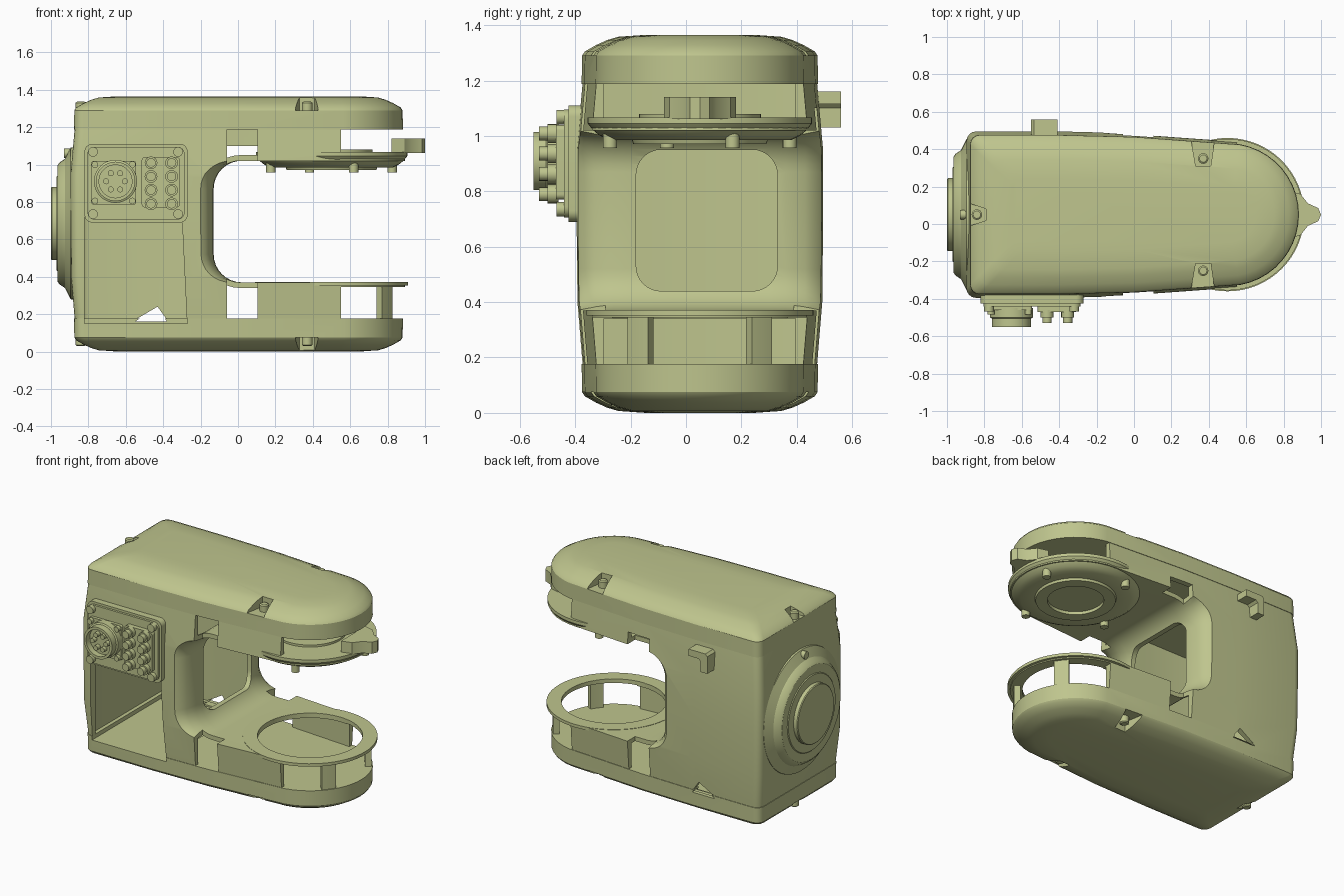
import bpy, bmesh
from math import sin, cos, pi, radians

if "Cube" in bpy.data.objects:
    bpy.data.objects.remove(bpy.data.objects["Cube"])

olive = bpy.data.materials.new("pale olive")
olive.use_nodes = True
olive.diffuse_color = (0.52, 0.56, 0.27, 1)
olive.node_tree.nodes["Principled BSDF"].inputs["Base Color"].default_value = (0.52, 0.56, 0.27, 1)

CY, H = 0.05, 1.365          # centre line in y, overall height
HUB = (0.5, CY)              # centre of the rounded arm ends


def loft(name, rings):
    """Skin a list of equal-length rings and close both ends."""
    bm = bmesh.new()
    loops = [[bm.verts.new(p) for p in ring] for ring in rings]
    n = len(loops[0])
    for a, b in zip(loops, loops[1:]):
        for i in range(n):
            bm.faces.new((a[i], a[(i + 1) % n], b[(i + 1) % n], b[i]))
    bm.faces.new(loops[0])
    bm.faces.new(loops[-1])
    bmesh.ops.recalc_face_normals(bm, faces=bm.faces)
    me = bpy.data.meshes.new(name)
    bm.to_mesh(me)
    bm.free()
    me.materials.append(olive)
    ob = bpy.data.objects.new(name, me)
    bpy.context.collection.objects.link(ob)
    return ob


def place(pts, axis, w):
    return [{"x": (w, u, v), "y": (u, w, v), "z": (u, v, w)}[axis] for u, v in pts]


def prism(name, pts, axis, a, b):
    return loft(name, [place(pts, axis, a), place(pts, axis, b)])


def box(name, x0, x1, y0, y1, z0, z1):
    return prism(name, [(x0, y0), (x1, y0), (x1, y1), (x0, y1)], "z", z0, z1)


def circle(c, r, n=48):
    return [(c[0] + r * cos(2 * pi * i / n), c[1] + r * sin(2 * pi * i / n)) for i in range(n)]


def turned(name, c, axis, profile, n=48):
    """Round part from (position, radius) pairs along an axis."""
    return loft(name, [place(circle(c, r, n), axis, w) for w, r in profile])


def rounded(u0, u1, v0, v1, r, n=8):
    pts = []
    for k, (u, v) in enumerate([(u1 - r, v1 - r), (u0 + r, v1 - r), (u0 + r, v0 + r), (u1 - r, v0 + r)]):
        pts += [(u + r * cos((k + i / n) * pi / 2), v + r * sin((k + i / n) * pi / 2)) for i in range(n + 1)]
    return pts


def outline(i):
    """Plan of the housing, inset by i: square back, tapered sides, round nose."""
    x0, hb, r, c = -0.895 + i, 0.445 - i, 0.4 - i, 0.05
    half = [(x0 + c - c * cos(t * pi / 8), hb - c + c * sin(t * pi / 8)) for t in range(5)]
    half += [(-0.4, hb), (0, hb - 0.01)]
    half += [(HUB[0] + r * cos(radians(a)), r * sin(radians(a))) for a in range(80, 0, -8)]
    full = half + [(HUB[0] + r, 0)] + [(x, -y) for x, y in reversed(half)]
    return [(x, y + CY) for x, y in full]


def cut(ob, cutter, op="DIFFERENCE"):
    mod = ob.modifiers.new("cut", "BOOLEAN")
    mod.operation, mod.object, mod.solver = op, cutter, "EXACT"
    bpy.context.view_layer.objects.active = ob
    bpy.ops.object.modifier_apply(modifier=mod.name)
    bpy.data.objects.remove(cutter)


def throat(grow):
    """Mouth of the C, its inner wall rounding off toward both sides."""
    rows = [(-0.6, -0.2), (-0.39, -0.2), (-0.37, -0.175), (-0.33, -0.15), (-0.26, -0.133), (-0.2, -0.13)]
    rows += [(2 * CY - y, x) for y, x in reversed(rows)]
    return loft("throat", [place(rounded(x - grow, 1.3, 0.37 - grow, 1.02 + grow, 0.15 + grow), "y", y)
                           for y, x in rows])


# hollow C-shaped housing
body = loft("housing", [place(outline(i), "z", z) for z, i in
                        [(0.17, 0.022), (0.4, 0.003), (0.69, 0), (0.95, 0), (1.195, 0.022)]])
cut(body, throat(0))
inside = prism("inside", outline(0.05), "z", 0.16, 1.2)
cut(inside, throat(0.03))
cut(body, inside)
# opening in the inner wall, service opening at the front
cut(body, prism("c", rounded(-0.18, 0.33, 0.44, 0.95, 0.09), "x", -0.4, 0.1))
cut(body, prism("c", [(-0.82, 0.1), (-0.27, 0.1), (-0.3, 0.72), (-0.82, 0.72)], "y", -0.6, -0.25))
# side notches and open nose windows
for z0, z1, y0, y1 in [(0.1, 0.335, -1, 1), (0.1, 0.45, -1, -0.29), (0.1, 0.45, 0.39, 1),
                       (0.95, 1.1, -1, -0.29), (0.95, 1.1, 0.39, 1), (1.055, 1.1, -1, 1),
                       (1.055, 1.25, -1, -0.29)]:
    cut(body, box("c", -0.06, 0.105, y0, y1, z0, z1))
cut(body, box("c", 0.55, 1.2, -1, 1, 0.1, 0.345))
cut(body, box("c", 0.55, 1.2, -1, 1, 1.06, 1.25))
cut(body, turned("c", HUB, "z", [(0.3, 0.32), (0.45, 0.32)]))

# domed covers with three screw pockets, mirrored top and bottom
levels = [(1.188, 0.018), (1.29, 0.02), (1.305, 0.03), (1.328, 0.07), (1.346, 0.11), (1.358, 0.15), (H, 0.25)]
for name, flip in (("top", False), ("bottom", True)):
    def zz(z):
        return H - z if flip else z
    cover = loft(name + "_cover", [place(outline(i), "z", zz(z)) for z, i in levels])
    for s in (1, -1):
        edge = [(0.33, CY + s * 0.26), (0.41, CY + s * 0.26), (0.46, CY + s * 0.6), (0.27, CY + s * 0.6)]
        cut(cover, prism("c", edge, "z", zz(1.29), zz(1.5)))
    cut(cover, prism("c", [(-0.79, 0.02), (-0.79, 0.08), (-1, 0.15), (-1, -0.05)], "z", zz(1.29), zz(1.5)))
    for k, c in enumerate([(0.37, 0.35), (0.37, -0.25), (-0.84, 0.05)]):
        turned(f"{name}_cover_screw_{k}", c, "z", [(zz(1.28), 0.028), (zz(1.33), 0.028), (zz(1.336), 0.02)], 16)
    if flip:
        cut(cover, prism("c", [(-0.82, 0.15), (-0.27, 0.15), (-0.27, 0.3), (-0.82, 0.3)], "y", -0.6, 0.42))

# small triangular vent through the rear wall
cut(body, prism("c", [(-0.55, 0.17), (-0.38, 0.17), (-0.43, 0.24)], "y", 0.3, 0.7))
cut(bpy.data.objects["bottom_cover"],
    prism("c", [(-0.55, 0.16), (-0.38, 0.16), (-0.43, 0.24)], "y", 0.3, 0.7))

# lower bearing ring and its supports
ring = turned("lower_ring", HUB, "z", [(0.352, 0.41), (0.372, 0.41)], 64)
cut(ring, turned("c", HUB, "z", [(0.3, 0.32), (0.45, 0.32)], 64))
for name, s in (("left", 1), ("right", -1)):
    arc = [(r * cos(radians(a)), s * r * sin(radians(a))) for r, angles in
           ((0.375, (30, 37, 44)), (0.335, (44, 37, 30))) for a in angles]
    prism(name + "_ring_support", [(HUB[0] + x, CY + y) for x, y in arc], "z", 0.17, 0.355)

# upper bearing plate with raised ring, recess and screws
plate = turned("upper_plate", HUB, "z", [(1.066, 0.405), (1.045, 0.405), (1.02, 0.385), (1.0, 0.36),
                                         (0.985, 0.33), (0.985, 0.245), (0.97, 0.24)], 64)
cut(plate, turned("c", HUB, "z", [(0.9, 0.17), (0.99, 0.17)]))
turned("upper_hub_disc", HUB, "z", [(1.06, 0.22), (1.08, 0.22)])
for k, a in enumerate((20, 110, 200, 290)):
    c = (HUB[0] + 0.345 * cos(radians(a)), CY + 0.345 * sin(radians(a)))
    turned(f"plate_screw_{k}", c, "z", [(0.957, 0.025), (1.03, 0.025)], 16)

# nose tab
prism("nose_tab", [(0.82, -0.08), (0.89, -0.06), (0.93, -0.01), (0.985, 0.015), (1, 0.05),
                   (0.985, 0.085), (0.93, 0.11), (0.89, 0.16), (0.82, 0.18)], "z", 1.062, 1.14)

# round drive flange on the back end
turned("end_flange", (CY, 0.685), "x", [(-0.86, 0.41), (-0.895, 0.405), (-0.91, 0.375), (-0.925, 0.345),
                                        (-0.955, 0.325), (-0.965, 0.31), (-0.965, 0.255),
                                        (-0.97, 0.25), (-0.97, 0.195), (-0.995, 0.195), (-1, 0.19)], 64)
turned("flange_screw", (CY, 1.06), "x", [(-0.88, 0.025), (-0.93, 0.025)], 16)

# connector panel
prism("connector_panel", rounded(-0.82, -0.27, 0.69, 1.11, 0.04), "y", -0.36, -0.425)
prism("panel_rim", rounded(-0.805, -0.285, 0.705, 1.095, 0.04), "y", -0.42, -0.44)
for k, c in enumerate([(-0.775, 0.735), (-0.775, 1.068), (-0.32, 1.068), (-0.32, 0.735)]):
    turned(f"panel_screw_{k}", c, "y", [(-0.43, 0.026), (-0.468, 0.026)], 16)
# round connector
prism("round_connector_flange", rounded(-0.785, -0.545, 0.785, 1.02, 0.015), "y", -0.43, -0.46)
socket = turned("round_connector", (-0.655, 0.91), "y", [(-0.45, 0.115), (-0.5, 0.115), (-0.505, 0.105), (-0.55, 0.105)])
cut(socket, turned("c", (-0.655, 0.91), "y", [(-0.51, 0.088), (-0.6, 0.088)]))
for k in range(6):
    c = (-0.655 + 0.05 * cos(k * pi / 3), 0.91 + 0.05 * sin(k * pi / 3))
    turned(f"socket_pin_{k}", c, "y", [(-0.5, 0.016), (-0.54, 0.016)], 12)
for k, (x, z) in enumerate([(x, z) for x in (-0.765, -0.565) for z in (0.805, 1.0)]):
    turned(f"flange_bolt_{k}", (x, z), "y", [(-0.45, 0.018), (-0.485, 0.018)], 12)
# small connector block
prism("small_connector_block", rounded(-0.515, -0.31, 0.77, 1.04, 0.02), "y", -0.43, -0.47)
for k in range(8):
    c = (-0.465 if k % 2 else -0.355, 0.79 + 0.073 * (k // 2))
    turned(f"small_connector_{k}", c, "y", [(-0.46, 0.034), (-0.5, 0.034), (-0.5, 0.025), (-0.53, 0.025)], 16)

# hook on the rear side
prism("rear_hook", [(-0.55, 1.03), (-0.5, 1.03), (-0.5, 1.1), (-0.485, 1.115), (-0.41, 1.115),
                    (-0.41, 1.16), (-0.535, 1.16), (-0.55, 1.145)], "y", 0.46, 0.56)

# smooth curved faces, keep hard edges
for ob in bpy.data.objects:
    ob.select_set(ob.type == "MESH")
bpy.context.view_layer.objects.active = body
bpy.ops.object.shade_smooth_by_angle(angle=radians(28))
